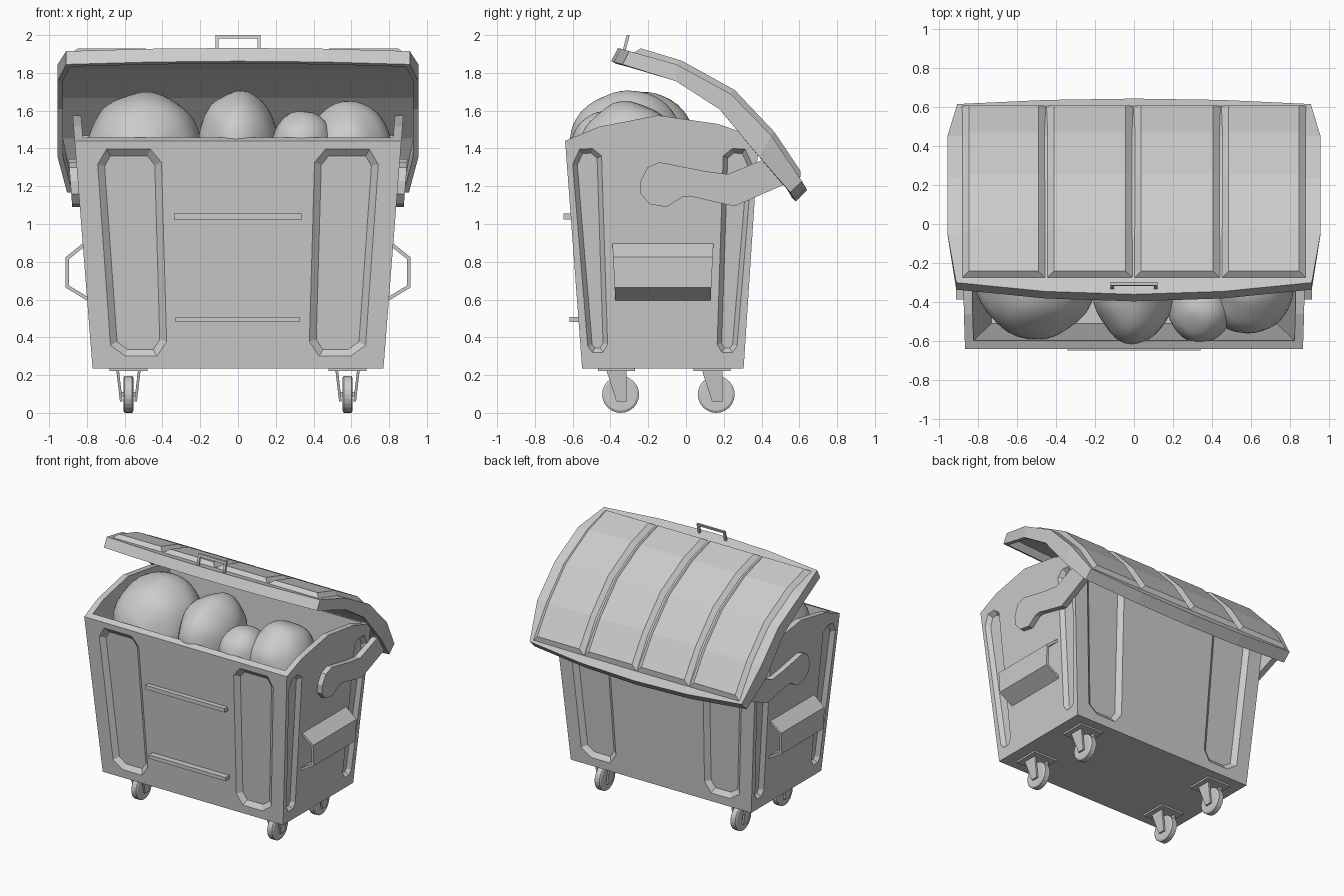
import bpy, bmesh, math
from mathutils import Vector, noise

if "Cube" in bpy.data.objects:
    bpy.data.objects.remove(bpy.data.objects["Cube"])


def mesh(name, verts, faces, recalc=True):
    me = bpy.data.meshes.new(name)
    me.from_pydata([tuple(v) for v in verts], [], faces)
    if recalc:
        bm = bmesh.new()
        bm.from_mesh(me)
        bmesh.ops.recalc_face_normals(bm, faces=bm.faces)
        bm.to_mesh(me)
        bm.free()
    ob = bpy.data.objects.new(name, me)
    bpy.context.collection.objects.link(ob)
    return ob


def loft(name, rings):
    """Closed solid through rings with equal point counts."""
    n = len(rings[0])
    verts = [p for r in rings for p in r]
    faces = [(k * n + i, k * n + (i + 1) % n, (k + 1) * n + (i + 1) % n, (k + 1) * n + i)
             for k in range(len(rings) - 1) for i in range(n)]
    faces += [tuple(range(n)), tuple(range((len(rings) - 1) * n, len(rings) * n))]
    return mesh(name, verts, faces)


def rect(x0, x1, y0, y1, z):
    return [(x0, y0, z), (x1, y0, z), (x1, y1, z), (x0, y1, z)]


def box(name, x0, x1, y0, y1, z0, z1):
    return loft(name, [rect(x0, x1, y0, y1, z0), rect(x0, x1, y0, y1, z1)])


def offset(poly, d):
    """Grow a clockwise polygon by d."""
    out = []
    for i, p in enumerate(poly):
        a, p, b = (Vector(q) for q in (poly[i - 1], p, poly[(i + 1) % len(poly)]))
        e1, e2 = (p - a).normalized(), (b - p).normalized()
        n1, n2 = Vector((-e1.y, e1.x)), Vector((-e2.y, e2.x))
        out.append(p + (n1 + n2) * d / (1 + n1.dot(n2)))
    return out


def cut(target, cutter):
    m = target.modifiers.new("cut", 'BOOLEAN')
    m.object, m.operation, m.solver = cutter, 'DIFFERENCE', 'EXACT'
    cutter.hide_render = True
    bpy.context.view_layer.objects.active = target
    bpy.ops.object.modifier_apply(modifier=m.name)
    bpy.data.objects.remove(cutter)


# tapering walls of the bin
def t(z): return (z - 0.235) / 1.205
def wall_x(z): return 0.77 + 0.095 * t(z)
def front_y(z): return -0.55 - 0.09 * t(z)
def back_y(z): return 0.305 + 0.08 * t(z)


# bin body with arched side walls, hollowed out
side = [(-0.55, 0.235), (-0.64, 1.44), (-0.46, 1.515), (-0.15, 1.575),
        (0.167, 1.53), (0.385, 1.455), (0.305, 0.235)]
body = loft("bin_body", [[(s * wall_x(z), y, z) for y, z in side] for s in (-1, 1)])
w = 0.045
cut(body, loft("cavity_cutter", [
    rect(-wall_x(z) + w, wall_x(z) - w, front_y(z) + w, back_y(z) - w, z) for z in (0.29, 1.8)]))

# recessed panels on all four walls
wide = [(-0.743, 1.315), (-0.696, 1.396), (-0.463, 1.396), (-0.405, 1.326),
        (-0.378, 0.378), (-0.43, 0.30), (-0.595, 0.30), (-0.675, 0.357)]
slim = [(-0.60, 1.317), (-0.563, 1.396), (-0.495, 1.40), (-0.447, 1.36),
        (-0.415, 0.363), (-0.44, 0.32), (-0.495, 0.32), (-0.52, 0.353)]
depth = 0.03


def recess(poly, inset, place):
    rings = [[place(u, z, d) for u, z in offset(poly, -d / depth * inset)] for d in (-0.015, depth)]
    cut(body, loft("recess_cutter", rings))


for s in (-1, 1):
    recess(wide, 0.036, lambda u, z, d: (s * u, front_y(z) + d, z))
    recess(wide, 0.036, lambda u, z, d: (s * u, back_y(z) - d, z))
    for m in (-1, 1):
        recess(slim, 0.024, lambda u, z, d: (s * (wall_x(z) - d), -0.125 + m * (u + 0.125), z))

# front ribs
box("front_rib_upper", -0.34, 0.34, -0.648, -0.59, 1.025, 1.055)
box("front_rib_lower", -0.33, 0.325, -0.617, -0.55, 0.48, 0.508)

# side grips (bent strips) and lid arms
grip = [(0.80, 0.915), (0.912, 0.825), (0.912, 0.663), (0.78, 0.583),
        (0.78, 0.605), (0.894, 0.674), (0.894, 0.815), (0.80, 0.89)]
arm = [(-0.24, 1.16), (-0.24, 1.227), (-0.204, 1.30), (-0.14, 1.327), (0.10, 1.28), (0.22, 1.264),
       (0.415, 1.343), (0.56, 1.30), (0.59, 1.24), (0.537, 1.216), (0.257, 1.094), (0.02, 1.147),
       (-0.02, 1.142), (-0.103, 1.09), (-0.193, 1.105)]
for s, side_name in ((-1, "left"), (1, "right")):
    loft("grip_" + side_name, [
        [(s * x, -0.122 + k * (0.252 + 0.05 * (z - 0.59)), z) for x, z in grip] for k in (-1, 1)])
    loft("lid_arm_" + side_name, [
        [(s * (wall_x(z) + d), y, z) for y, z in arm] for d in (-0.005, 0.04)])

# lid shell: curved top with a skirt all round
U = [(-0.30, 1.915), (-0.05, 1.845), (0.235, 1.69), (0.45, 1.47), (0.614, 1.227)]
L = [(-0.336, 1.845), (-0.055, 1.757), (0.177, 1.608), (0.389, 1.354), (0.553, 1.167)]
W = [0.91, 0.955, 0.955, 0.955, 0.905]
F = [-1, -0.5, 0, 0.5, 1]
bow = {0: (-0.06, 0.017), 4: (0.028, -0.048)}


def lid_point(P, i, j):
    by, bz = bow.get(i, (0, 0))
    k = 1 - F[j] ** 2
    return (F[j] * W[i], P[i][0] + by * k, P[i][1] + bz * k)


verts = [lid_point(U, i, j) for i in range(5) for j in range(5)]
faces = [(i * 5 + j, i * 5 + j + 1, i * 5 + j + 6, i * 5 + j + 5) for i in range(4) for j in range(4)]
rim = ([(0, j) for j in range(4)] + [(i, 4) for i in range(4)]
       + [(4, j) for j in range(4, 0, -1)] + [(i, 0) for i in range(4, 0, -1)])
verts += [lid_point(L, i, j) for i, j in rim]
for k, (i, j) in enumerate(rim):
    k2 = (k + 1) % 16
    i2, j2 = rim[k2]
    faces.append((i2 * 5 + j2, i * 5 + j, 25 + k, 25 + k2))
lid = mesh("lid", verts, faces, recalc=False)
sol = lid.modifiers.new("thickness", 'SOLIDIFY')
sol.thickness, sol.offset, sol.use_even_offset = 0.028, -1, True

# raised lid panels
base = [(-0.28, 1.904), (-0.055, 1.841), (0.23, 1.686), (0.445, 1.466), (0.604, 1.235)]
top = [(-0.24, 1.93), (-0.024, 1.865), (0.257, 1.71), (0.468, 1.487), (0.607, 1.28)]
edges = [-0.885, -0.45, -0.003, 0.445, 0.885]
for n in range(4):
    a, b, d = edges[n], edges[n + 1], 0.04
    loft("lid_panel_%d" % (n + 1), [
        [(a, *p), (a + d, *q), (b - d, *q), (b, *p)] for p, q in zip(base, top)])

# lid handle
outer = [(-0.12, 0), (-0.12, 1), (0.12, 1), (0.12, 0), (0.103, 0), (0.103, 0.8), (-0.103, 0.8), (-0.103, 0)]
loft("lid_handle", [[(x, -0.328 + 0.022 * v + d, 1.915 + 0.085 * v) for x, v in outer]
                    for d in (-0.008, 0.008)])

# casters: plate, two fork blades, wheel
for x in (-0.58, 0.58):
    for y in (-0.346, 0.16):
        box("caster_plate", x - 0.1, x + 0.1, y - 0.12, y + 0.075, 0.222, 0.237)
        for s in (-1, 1):
            rings = []
            for z, o, y0 in ((0.06, 0.045, -0.022), (0.224, 0.064, -0.075)):
                xs = sorted((x + s * o, x + s * (o - 0.014)))
                rings.append(rect(xs[0], xs[1], y + y0, y + 0.032, z))
            loft("caster_fork", rings)
        loft("caster_wheel", [
            [(x + dx, y + r * math.cos(a * math.tau / 24), 0.098 + r * math.sin(a * math.tau / 24))
             for a in range(24)]
            for dx, r in ((-0.027, 0.086), (-0.02, 0.098), (0.02, 0.098), (0.027, 0.086))])
        box("caster_axle", x - 0.048, x + 0.048, y - 0.012, y + 0.012, 0.086, 0.11)

# rubbish bags
bags = [((-0.50, -0.25, 1.36), (0.315, 0.34, 0.335)), ((0.0, -0.31, 1.41), (0.21, 0.30, 0.30)),
        ((0.34, -0.42, 1.40), (0.17, 0.19, 0.20)), ((0.59, -0.30, 1.38), (0.23, 0.265, 0.265))]
for n, (c, r) in enumerate(bags):
    bm = bmesh.new()
    bmesh.ops.create_icosphere(bm, subdivisions=4, radius=1)
    for v in bm.verts:
        k = 1 + 0.06 * noise.noise(v.co * 1.6 + Vector((n * 7.3, 2, 5)))
        v.co = Vector([c[i] + r[i] * v.co[i] * k for i in range(3)])
    for f in bm.faces:
        f.smooth = True
    me = bpy.data.meshes.new("rubbish_bag")
    bm.to_mesh(me)
    bm.free()
    bpy.context.collection.objects.link(bpy.data.objects.new("rubbish_bag_%d" % (n + 1), me))
